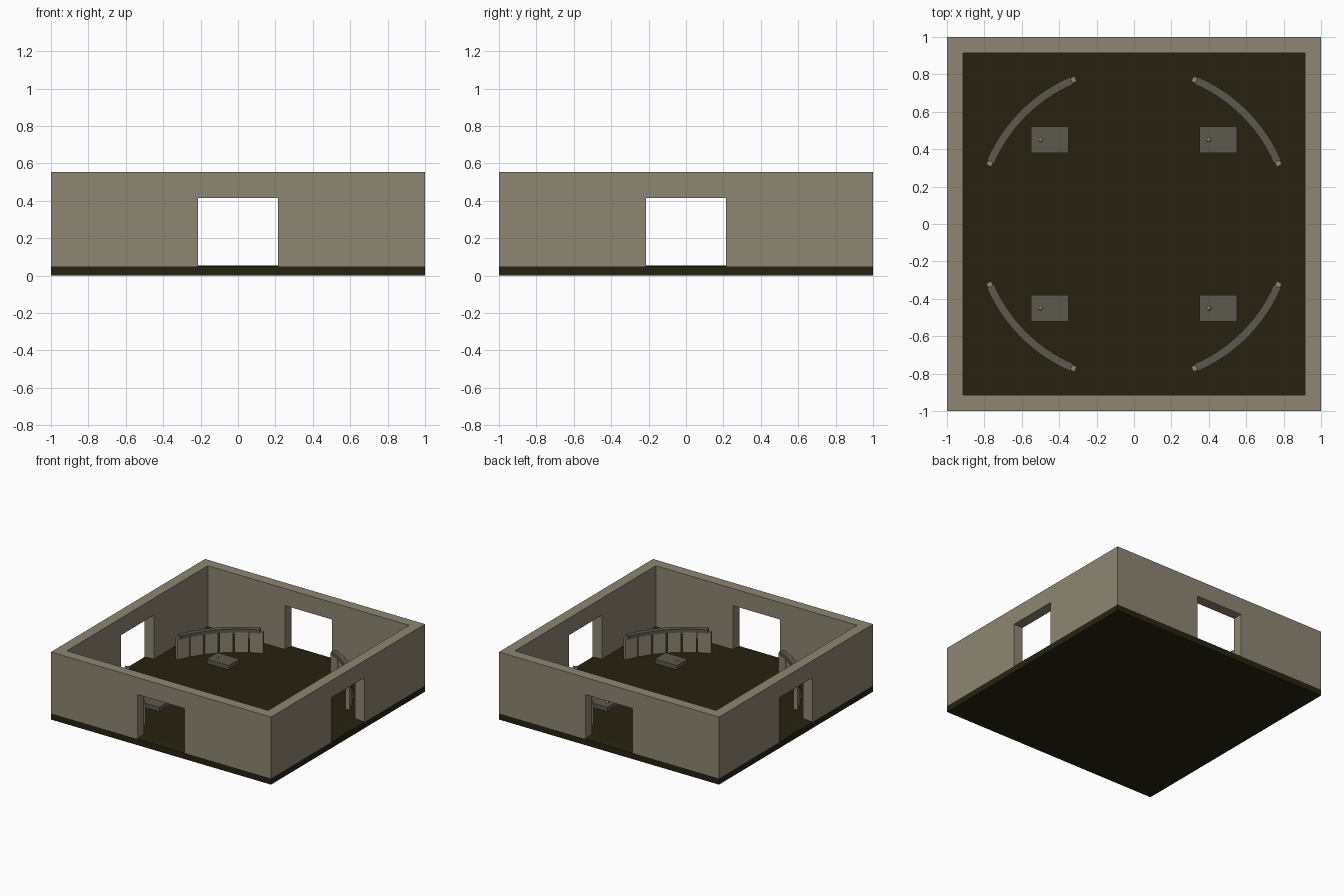
import bpy, bmesh, math
from mathutils import Matrix

if "Cube" in bpy.data.objects:
    bpy.data.objects.remove(bpy.data.objects["Cube"])


def material(name, rgb):
    m = bpy.data.materials.new(name)
    m.diffuse_color = (*rgb, 1)
    m.use_nodes = True
    m.node_tree.nodes["Principled BSDF"].inputs["Base Color"].default_value = m.diffuse_color
    return m


STONE = material("tan stone", (0.27, 0.237, 0.17))
DARK = material("dark floor", (0.019, 0.0165, 0.005))
GREY = material("grey trim", (0.108, 0.1, 0.074))


def finish(name, bm, mat):
    bmesh.ops.recalc_face_normals(bm, faces=bm.faces)
    me = bpy.data.meshes.new(name)
    bm.to_mesh(me)
    bm.free()
    ob = bpy.data.objects.new(name, me)
    bpy.context.collection.objects.link(ob)
    me.materials.append(mat)
    return ob


def add_box(bm, size, loc, rot=0.0):
    mat = (Matrix.Translation(loc) @ Matrix.Rotation(rot, 4, 'Z')
           @ Matrix.Diagonal((*size, 1)))
    return bmesh.ops.create_cube(bm, size=1, matrix=mat)


def box(name, size, loc, mat):
    bm = bmesh.new()
    add_box(bm, size, loc)
    return finish(name, bm, mat)


# floor slab with a slightly raised centre
INNER = 0.915
bm = bmesh.new()
add_box(bm, (2, 2, 0.05), (0, 0, 0.025))
top = [f for f in bm.faces if f.normal.z > 0.9]
bmesh.ops.inset_region(bm, faces=top, thickness=1 - INNER)
bmesh.ops.translate(bm, verts=top[0].verts, vec=(0, 0, 0.005))
finish("floor", bm, DARK)

# walls: a box hollowed out, with a doorway in every side
walls = box("walls", (2, 2, 0.505), (0, 0, 0.3025), STONE)
cutters = [
    box("room_cutter", (2 * INNER, 2 * INNER, 2), (0, 0, 0.5), STONE),
    box("door_cutter_x", (3, 0.43, 0.565), (0, 0, 0.1325), STONE),
    box("door_cutter_y", (0.43, 3, 0.565), (0, 0, 0.1325), STONE),
]
for c in cutters:
    c.hide_render = True
    mod = walls.modifiers.new(c.name, 'BOOLEAN')
    mod.operation = 'DIFFERENCE'
    mod.solver = 'EXACT'
    mod.object = c
bpy.context.view_layer.objects.active = walls
walls.select_set(True)
for c in cutters:
    bpy.ops.object.modifier_apply(modifier=c.name)
for c in cutters:
    bpy.data.objects.remove(c)

R = 0.836
for k in range(4):
    base = math.radians(90 * k)

    # curved screen of six flat panels
    bm = bmesh.new()
    pitch = math.radians(47 / 6)
    for i in range(6):
        a = base + math.radians(21.5) + pitch * (i + 0.5)
        add_box(bm, (0.03, 0.103, 0.175),
                (R * math.cos(a), R * math.sin(a), 0.1375), a)
    finish(f"screen_panels_{k}", bm, STONE)

    # curved rail on top of the panels
    bm = bmesh.new()
    n, prev, rings = 18, None, []
    for i in range(n + 1):
        a = base + math.radians(23.5 + 43 * i / n)
        ring = [bm.verts.new((r * math.cos(a), r * math.sin(a), z))
                for r, z in ((R - 0.021, 0.22), (R + 0.021, 0.22),
                             (R + 0.021, 0.248), (R - 0.021, 0.248))]
        if prev:
            for j in range(4):
                bm.faces.new((prev[j], prev[j - 1], ring[j - 1], ring[j]))
        rings.append(ring)
        prev = ring
    bm.faces.new(rings[0])
    bm.faces.new(rings[-1])
    finish(f"screen_rail_{k}", bm, GREY)

# low consoles, each with a small knob
for sx in (-1, 1):
    for sy in (-1, 1):
        x, y = 0.45 * sx, 0.45 * sy
        box("console", (0.2, 0.14, 0.037), (x, y, 0.0715), GREY)
        bm = bmesh.new()
        bmesh.ops.create_uvsphere(
            bm, u_segments=12, v_segments=8, radius=0.012,
            matrix=Matrix.Translation((x - 0.05, y, 0.091)))
        finish("console_knob", bm, STONE)
